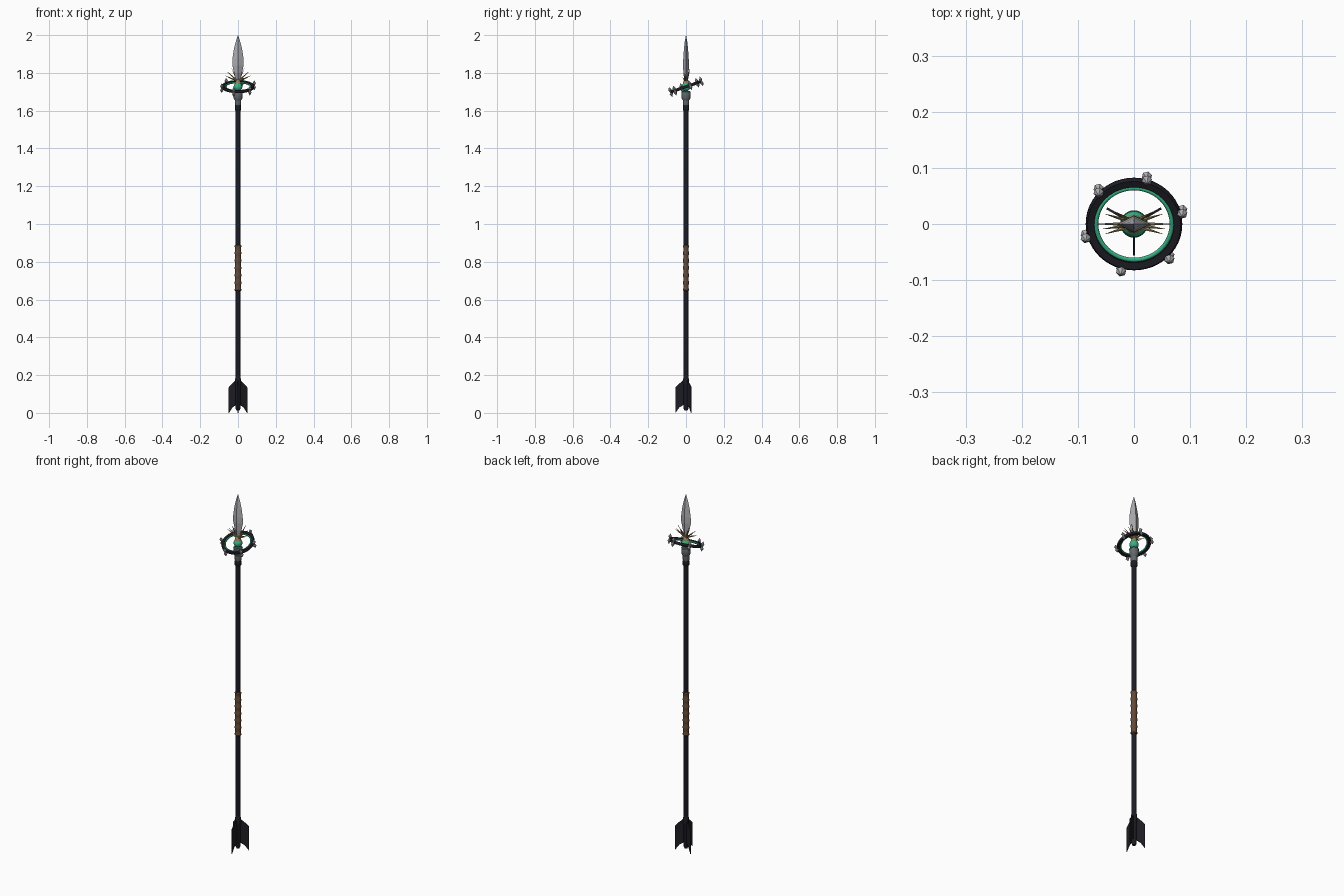
import bpy, bmesh, math
from mathutils import Vector, Matrix

if "Cube" in bpy.data.objects:
    bpy.data.objects.remove(bpy.data.objects["Cube"])


def material(name, rgb):
    m = bpy.data.materials.new(name)
    m.diffuse_color = (*rgb, 1)
    m.use_nodes = True
    m.node_tree.nodes["Principled BSDF"].inputs["Base Color"].default_value = m.diffuse_color
    return m


BLACK = material("black", (0.012, 0.012, 0.018))
BROWN = material("leather", (0.13, 0.07, 0.04))
GREEN = material("green", (0.04, 0.45, 0.24))
GOLD = material("gold", (0.32, 0.24, 0.10))
STEEL = material("steel", (0.42, 0.42, 0.45))
IRON = material("iron", (0.13, 0.14, 0.15))


def finish(bm, name, mat, smooth=None):
    bmesh.ops.remove_doubles(bm, verts=bm.verts, dist=1e-6)
    bmesh.ops.recalc_face_normals(bm, faces=bm.faces)
    me = bpy.data.meshes.new(name)
    bm.to_mesh(me)
    bm.free()
    ob = bpy.data.objects.new(name, me)
    bpy.context.collection.objects.link(ob)
    me.materials.append(mat)
    if smooth:
        bpy.ops.object.select_all(action='DESELECT')
        bpy.context.view_layer.objects.active = ob
        ob.select_set(True)
        bpy.ops.object.shade_smooth_by_angle(angle=math.radians(smooth))
    return ob


def loft(bm, rings, cap=True):
    loops = [[bm.verts.new(p) for p in r] for r in rings]
    n = len(loops[0])
    for a, b in zip(loops, loops[1:]):
        for i in range(n):
            j = (i + 1) % n
            bm.faces.new((a[i], a[j], b[j], b[i]))
    if cap:
        bm.faces.new(loops[0])
        bm.faces.new(loops[-1])


def lathe(name, profile, mat, n=16, sy=1.0, smooth=40):
    bm = bmesh.new()
    loft(bm, [[(r * math.cos(2 * math.pi * i / n), sy * r * math.sin(2 * math.pi * i / n), z)
               for i in range(n)] for r, z in profile])
    return finish(bm, name, mat, smooth)


def hoop(name, section, mat, matrix, n=48):
    # closed cross-section of (radius, height) swept around the axis
    bm = bmesh.new()
    loft(bm, [[(r * math.cos(t), r * math.sin(t), h) for r, h in section]
              for t in [2 * math.pi * k / n for k in range(n + 1)]], cap=False)
    bm.transform(matrix)
    return finish(bm, name, mat, 40)


def circle_section(R, r, n=10):
    return [(R + r * math.cos(2 * math.pi * i / n), r * math.sin(2 * math.pi * i / n)) for i in range(n)]


# Shaft with butt and upper collar
lathe("shaft", [(0.008, 0.012), (0.0125, 0.022), (0.0125, 1.64)], BLACK)
lathe("butt_collar", [(0.0125, 0.195), (0.016, 0.175), (0.016, 0.15), (0.0125, 0.14)], BLACK)
lathe("upper_collar", [(0.0125, 1.598), (0.017, 1.604), (0.017, 1.625), (0.014, 1.632)], BLACK)

# Leather grip with finger swells
grip = [(0.013, 0.645)]
for i in range(25):
    grip.append((0.0165 + 0.0017 * math.cos(i / 24 * 12 * math.pi), 0.65 + 0.235 * i / 24))
grip.append((0.013, 0.89))
lathe("grip", grip, BROWN, sy=0.88)

# Three swept fins at the butt
fin = [(0.008, 0.18), (0.02, 0.168), (0.036, 0.155), (0.056, 0.135), (0.056, 0.0), (0.034, 0.03), (0.008, 0.045)]
for k in range(3):
    bm = bmesh.new()
    loft(bm, [[(r, y, z) for r, z in fin] for y in (-0.002, 0.002)])
    bm.transform(Matrix.Rotation(math.radians(-90 + 120 * k), 4, 'Z'))
    finish(bm, f"fin_{k + 1}", BLACK)

# Head socket, cup and orb
lathe("head_socket", [(0.014, 1.625), (0.017, 1.632), (0.017, 1.655), (0.023, 1.665),
                      (0.024, 1.695), (0.02, 1.703)], IRON, n=12, smooth=30)
hoop("socket_band", circle_section(0.0215, 0.003, 8), GREEN, Matrix.Translation((0, 0, 1.698)), 24)
bm = bmesh.new()
bmesh.ops.create_uvsphere(bm, u_segments=24, v_segments=14, radius=0.023)
bm.transform(Matrix.Translation((0, 0, 1.726)))
finish(bm, "orb", GREEN, 60)
lathe("blade_seat", [(0.018, 1.738), (0.015, 1.752), (0.009, 1.765)], GOLD, n=12)

# Tilted double ring
tilt = Matrix.Translation((0, 0, 1.727)) @ Matrix.Rotation(math.radians(19), 4, 'X')
hoop("outer_ring", [(0.071, -0.006), (0.083, -0.008), (0.086, -0.004), (0.086, 0.004),
                    (0.083, 0.008), (0.071, 0.006)], BLACK, tilt)
hoop("inner_ring", circle_section(0.0675, 0.004), GREEN, tilt)

# Double-pointed studs around the ring
for k in range(6):
    bm = bmesh.new()
    prof = [(0.0004, -0.027), (0.0095, -0.011), (0.005, -0.004), (0.005, 0.004), (0.0095, 0.011), (0.0004, 0.027)]
    loft(bm, [[(0.089 + r * math.cos(i * math.pi / 3), r * math.sin(i * math.pi / 3), h)
               for i in range(6)] for r, h in prof])
    bm.transform(tilt @ Matrix.Rotation(math.radians(15 + 60 * k), 4, 'Z'))
    finish(bm, f"stud_{k + 1}", STEEL)

# Leaf blade with diamond section
leaf = [(0.007, 0.007, 1.752), (0.012, 0.011, 1.775), (0.021, 0.014, 1.80), (0.03, 0.0155, 1.84),
        (0.0295, 0.0145, 1.875), (0.023, 0.0115, 1.92), (0.0135, 0.0075, 1.96), (0.0003, 0.0003, 2.0)]
bm = bmesh.new()
loft(bm, [[(w, 0, z), (0, t, z), (-w, 0, z), (0, -t, z)] for w, t, z in leaf])
finish(bm, "blade", STEEL)

# Fan of gold thorns on both sides of the blade base
tips = [(0.068, 0.0, 1.785), (0.052, 0.018, 1.803), (0.052, -0.018, 1.775),
        (0.034, 0.022, 1.825), (0.056, -0.009, 1.805)]
for side, label in ((1, "right"), (-1, "left")):
    for k, (x, y, z) in enumerate(tips):
        a, b = Vector((side * 0.004, y * 0.2, 1.758)), Vector((side * x, y, z))
        d = b - a
        bm = bmesh.new()
        bmesh.ops.create_cone(bm, cap_ends=True, segments=6, radius1=0.005, radius2=0.0003, depth=d.length)
        bm.transform(Matrix.Translation((a + b) / 2) @ d.to_track_quat('Z', 'Y').to_matrix().to_4x4())
        finish(bm, f"thorn_{label}_{k + 1}", GOLD)
